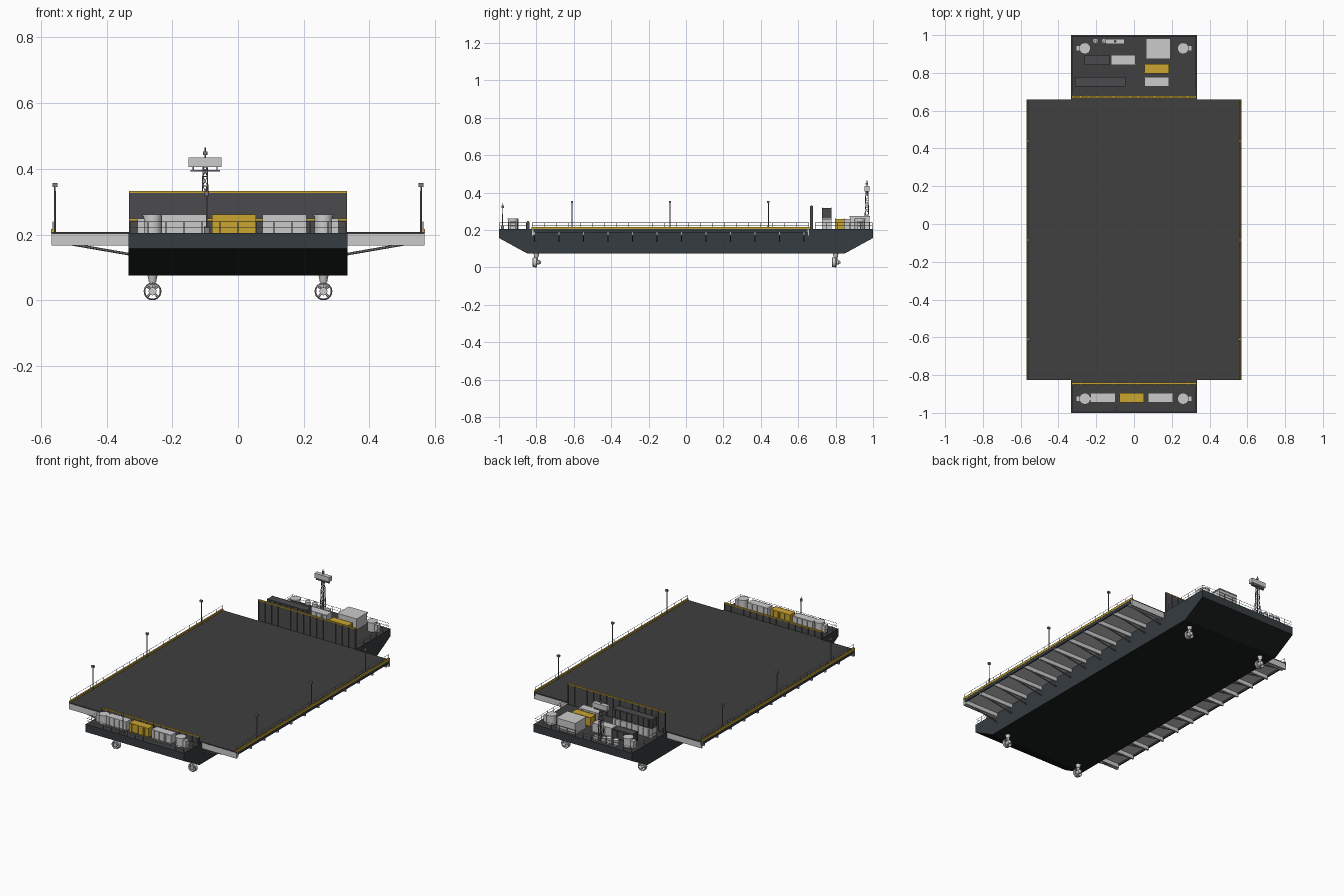
import bpy, bmesh
from math import pi, cos, sin
from mathutils import Vector, Matrix

if "Cube" in bpy.data.objects:
    bpy.data.objects.remove(bpy.data.objects["Cube"])


def mat(name, r, g, b):
    m = bpy.data.materials.new(name)
    m.diffuse_color = (r, g, b, 1)
    m.use_nodes = True
    m.node_tree.nodes["Principled BSDF"].inputs["Base Color"].default_value = m.diffuse_color
    return m


SLATE = mat("slate", 0.035, 0.045, 0.05)
BLACK = mat("hull_black", 0.011, 0.012, 0.013)
DECK = mat("deck_grey", 0.05, 0.05, 0.05)
DARK = mat("dark_grey", 0.07, 0.07, 0.075)
STEEL = mat("steel", 0.2, 0.2, 0.2)
YELLOW = mat("yellow", 0.6, 0.38, 0.03)
TOP = 0.205


class Part:
    """Collects primitives into one mesh object."""

    def __init__(self, name, material=None):
        self.name, self.material, self.bm = name, material, bmesh.new()

    def box(self, x0, x1, y0, y1, z0, z1):
        m = Matrix.Translation(((x0 + x1) / 2, (y0 + y1) / 2, (z0 + z1) / 2))
        m = m @ Matrix.Diagonal((abs(x1 - x0), abs(y1 - y0), abs(z1 - z0), 1))
        bmesh.ops.create_cube(self.bm, size=1, matrix=m)
        return self

    def rod(self, a, b, r, r2=None, seg=6):
        a, b = Vector(a), Vector(b)
        d = b - a
        m = Matrix.Translation((a + b) / 2) @ d.to_track_quat('Z', 'Y').to_matrix().to_4x4()
        bmesh.ops.create_cone(self.bm, cap_ends=True, segments=seg, radius1=r,
                              radius2=r if r2 is None else r2, depth=d.length, matrix=m)
        return self

    def lathe_y(self, c, profile, seg=24):
        # closed (radius, y) profile spun about the y axis
        rings = [[self.bm.verts.new((c[0] + r * cos(2 * pi * i / seg), c[1] + y,
                                     c[2] + r * sin(2 * pi * i / seg))) for r, y in profile]
                 for i in range(seg)]
        n = len(profile)
        for i in range(seg):
            p, q = rings[i], rings[(i + 1) % seg]
            for j in range(n):
                k = (j + 1) % n
                self.bm.faces.new((p[j], p[k], q[k], q[j]))
        return self

    def done(self, smooth=False):
        bmesh.ops.recalc_face_normals(self.bm, faces=self.bm.faces)
        me = bpy.data.meshes.new(self.name)
        self.bm.to_mesh(me)
        self.bm.free()
        if self.material:
            me.materials.append(self.material)
        ob = bpy.data.objects.new(self.name, me)
        bpy.context.collection.objects.link(ob)
        if smooth:
            bpy.context.view_layer.objects.active = ob
            ob.select_set(True)
            bpy.ops.object.shade_smooth_by_angle()
            ob.select_set(False)
        return ob


# Hull: raked side profile extruded across the beam, black underside
hull = Part("hull", SLATE)
prof = [(-1, TOP), (-1, 0.157), (-0.85, 0.075), (0.85, 0.075), (1, 0.157), (1, TOP)]
face = hull.bm.faces.new([hull.bm.verts.new((-0.333, y, z)) for y, z in prof])
ext = bmesh.ops.extrude_face_region(hull.bm, geom=[face])
bmesh.ops.translate(hull.bm, vec=(0.666, 0, 0),
                    verts=[v for v in ext['geom'] if isinstance(v, bmesh.types.BMVert)])
ob = hull.done()
ob.data.materials.append(BLACK)
ob.data.materials.append(DECK)
for p in ob.data.polygons:
    if p.normal.z < -0.3:
        p.material_index = 1
    elif p.normal.z > 0.9:
        p.material_index = 2

# Landing deck and wing structure
Part("landing_deck", DECK).box(-0.567, 0.567, -0.825, 0.66, 0.201, 0.208).done()
wing, brace = Part("wing_frames"), Part("wing_braces", STEEL)
curb = Part("deck_edge_curb", YELLOW)
edge = Part("wing_edge_beam", SLATE)
for s in (-1, 1):
    wing.box(s * 0.33, s * 0.566, -0.824, 0.659, 0.196, 0.201)
    for y in (-0.825, 0.65):
        wing.box(s * 0.33, s * 0.568, y, y + 0.01, 0.167, 0.203)
    for i in range(12):
        y = -0.81 + i * 0.131
        wing.box(s * 0.33, s * 0.566, y - 0.005, y + 0.005, 0.172, 0.199)
        brace.rod((s * 0.515, y, 0.172), (s * 0.33, y, 0.14), 0.004)
    edge.box(s * 0.560, s * 0.568, -0.825, 0.66, 0.186, 0.207)
    curb.box(s * 0.561, s * 0.569, -0.825, 0.66, 0.205, 0.217)
for p in (wing, brace, curb, edge):
    p.done()

# Handrails along wings and around both hull ends
rails = Part("handrails", STEEL)


def rail(a, b, n, h=0.034):
    a, b = Vector((*a, TOP)), Vector((*b, TOP))
    for k in (0.5, 1):
        up = Vector((0, 0, h * k))
        rails.rod(a + up, b + up, 0.0011, seg=4)
    for i in range(n + 1):
        p = a.lerp(b, i / n)
        rails.rod(p, p + Vector((0, 0, h)), 0.0013, seg=4)


for s in (-1, 1):
    rail((s * 0.563, -0.822), (s * 0.563, 0.657), 23)
    rail((-0.328, s * 0.995), (0.328, s * 0.995), 12)
    rail((s * 0.328, -0.995), (s * 0.328, -0.855), 3)
    rail((s * 0.328, 0.69), (s * 0.328, 0.995), 5)
rails.done()

# Floodlight poles
poles, heads = Part("light_poles", STEEL), Part("light_heads", STEEL)
for s in (-1, 1):
    for y in (-0.61, -0.085, 0.44):
        poles.rod((s * 0.557, y, TOP), (s * 0.557, y, 0.35), 0.003, 0.0025, 8)
        heads.box(s * 0.549, s * 0.565, y - 0.006, y + 0.006, 0.345, 0.356)
poles.done(True)
heads.done()

# Blast walls with stiffener ribs and yellow caps
for name, y, zt, s in (("rear_blast_wall", 0.672, 0.327, 1), ("front_blast_wall", -0.845, 0.243, -1)):
    w = Part(name, DARK).box(-0.331, 0.331, y - 0.004, y + 0.004, TOP, zt)
    for i in range(16):
        x = -0.327 + i * 0.0436
        w.box(x - 0.002, x + 0.002, y - 0.008, y + 0.008, TOP, zt)
    w.done()
    Part(name + "_cap", YELLOW).box(-0.332, 0.332, y - 0.005, y + 0.005, zt, zt + 0.005).done()


# Shipping containers with corrugated sides
def container(name, x0, x1, y0, y1, z0=TOP, h=0.056, m=None):
    c = Part(name, m).box(x0 + .001, x1 - .001, y0 + .0015, y1 - .0015, z0, z0 + h - .001)
    n = round((x1 - x0) / 0.011)
    for i in range(n):
        x = x0 + (i + 0.5) * (x1 - x0) / n
        c.box(x - 0.0025, x + 0.0025, y0, y1, z0 + 0.005, z0 + h - 0.005)
    for x in (x0, x1 - 0.004):
        for y in (y0, y1 - 0.004):
            c.box(x, x + 0.004, y, y + 0.004, z0, z0 + h)
    for y in (y0, y1 - 0.003):
        for z in (z0, z0 + h - 0.004):
            c.box(x0, x1, y, y + 0.003, z, z + 0.004)
    c.done()


container("front_container_left", -0.232, -0.097, -0.945, -0.895)
container("front_container_middle", -0.079, 0.054, -0.945, -0.895, m=YELLOW)
container("front_container_right", 0.074, 0.208, -0.945, -0.895)
container("long_container_lower", -0.313, -0.045, 0.727, 0.778)
container("long_container_upper", -0.313, -0.045, 0.727, 0.778, TOP + 0.057, 0.057, DARK)
container("rear_container_dark", -0.263, -0.13, 0.843, 0.896, m=DARK)
container("rear_container_light", -0.123, 0.01, 0.843, 0.896)
container("rear_container_yellow", 0.054, 0.186, 0.797, 0.847, m=YELLOW)
container("rear_container_grey", 0.054, 0.186, 0.727, 0.778)
Part("equipment_house").box(0.066, 0.19, 0.877, 0.98, TOP, 0.27).box(
    0.063, 0.193, 0.874, 0.983, 0.268, 0.275).done()

# Thruster winch drums on deck and azimuth thrusters below
for end, y, ty in (("front", -0.925, -0.8), ("rear", 0.93, 0.8)):
    drums, boxes = Part(end + "_thruster_drums"), Part(end + "_drum_boxes")
    pods, ducts = Part(end + "_thrusters"), Part(end + "_thruster_ducts")
    for s in (-1, 1):
        x = s * 0.26
        drums.rod((x, y, TOP), (x, y, 0.255), 0.028, seg=24)
        drums.rod((x, y, 0.255), (x, y, 0.261), 0.03, seg=24)
        boxes.box(s * 0.28, s * 0.306, y - 0.014, y + 0.014, TOP, 0.248)
        pods.rod((x, ty, 0.03), (x, ty, 0.08), 0.009, seg=12)
        pods.rod((x, ty, 0.055), (x, ty, 0.08), 0.011, 0.016, 12)
        pods.rod((x, ty - 0.02, 0.027), (x, ty + 0.015, 0.027), 0.012, seg=16)
        pods.rod((x, ty + 0.015, 0.027), (x, ty + 0.026, 0.027), 0.012, 0.004, 16)
        for k in range(4):
            a = k * pi / 2 + pi / 4
            pods.box(x - .002, x + .002, ty - .014, ty - .010, 0.026, 0.028)
            pods.rod((x, ty - .012, .027), (x + .022 * cos(a), ty - .012, .027 + .022 * sin(a)), 0.002, 0.004)
        ducts.lathe_y((x, ty, 0.027), [(0.022, -0.02), (0.025, -0.018), (0.027, 0.0),
                                       (0.024, 0.004), (0.022, 0.0)])
    for p in (drums, pods, ducts):
        p.done(True)
    boxes.done()

# Small tanks beside the mast
tanks = Part("deck_tanks")
for x in (-0.203, -0.157):
    tanks.rod((x, 0.967, TOP), (x, 0.967, 0.243), 0.016, seg=20)
    tanks.rod((x, 0.967, 0.243), (x, 0.967, 0.25), 0.016, 0.008, 20)
tanks.done(True)
Part("mast_cabinet").box(-0.135, -0.112, 0.957, 0.98, TOP, 0.235).box(
    -0.088, -0.055, 0.957, 0.98, TOP, 0.228).done()

# Lattice mast with radar housing
mx, my = -0.1, 0.967
mast = Part("radar_mast", STEEL)
corners = [(-1, -1), (1, -1), (1, 1), (-1, 1)]


def leg(c, t):
    r = 0.012 - 0.006 * t
    return (mx + c[0] * r, my + c[1] * r, TOP + 0.2 * t)


for i, c in enumerate(corners):
    d = corners[(i + 1) % 4]
    mast.rod(leg(c, 0), leg(c, 1), 0.002)
    for k in range(7):
        mast.rod(leg(c, k / 7), leg(d, (k + 1) / 7), 0.0012, seg=4)
        mast.rod(leg(c, (k + 1) / 7), leg(d, (k + 1) / 7), 0.0012, seg=4)
mast.box(mx - 0.045, mx + 0.045, my - 0.005, my + 0.005, 0.392, 0.397)
for s in (-1, 1):
    mast.box(mx + s * 0.034, mx + s * 0.038, my - 0.004, my + 0.004, 0.395, 0.408)
mast.rod((mx, my, 0.43), (mx, my, 0.464), 0.003)
mast.rod((mx, my, 0.442), (mx, my, 0.452), 0.007, seg=12)
mast.done()
Part("radar_housing").box(mx - 0.05, mx + 0.05, my - 0.013, my + 0.013, 0.405, 0.434).done()

# Small bow mast
bow = Part("bow_mast", STEEL).rod((-0.095, -0.98, TOP), (-0.095, -0.98, 0.345), 0.003, 0.002, 8)
bow.rod((-0.095, -0.98, 0.317), (-0.095, -0.98, 0.332), 0.007, seg=12)
bow.box(-0.103, -0.087, -0.988, -0.972, TOP, 0.225).done()
